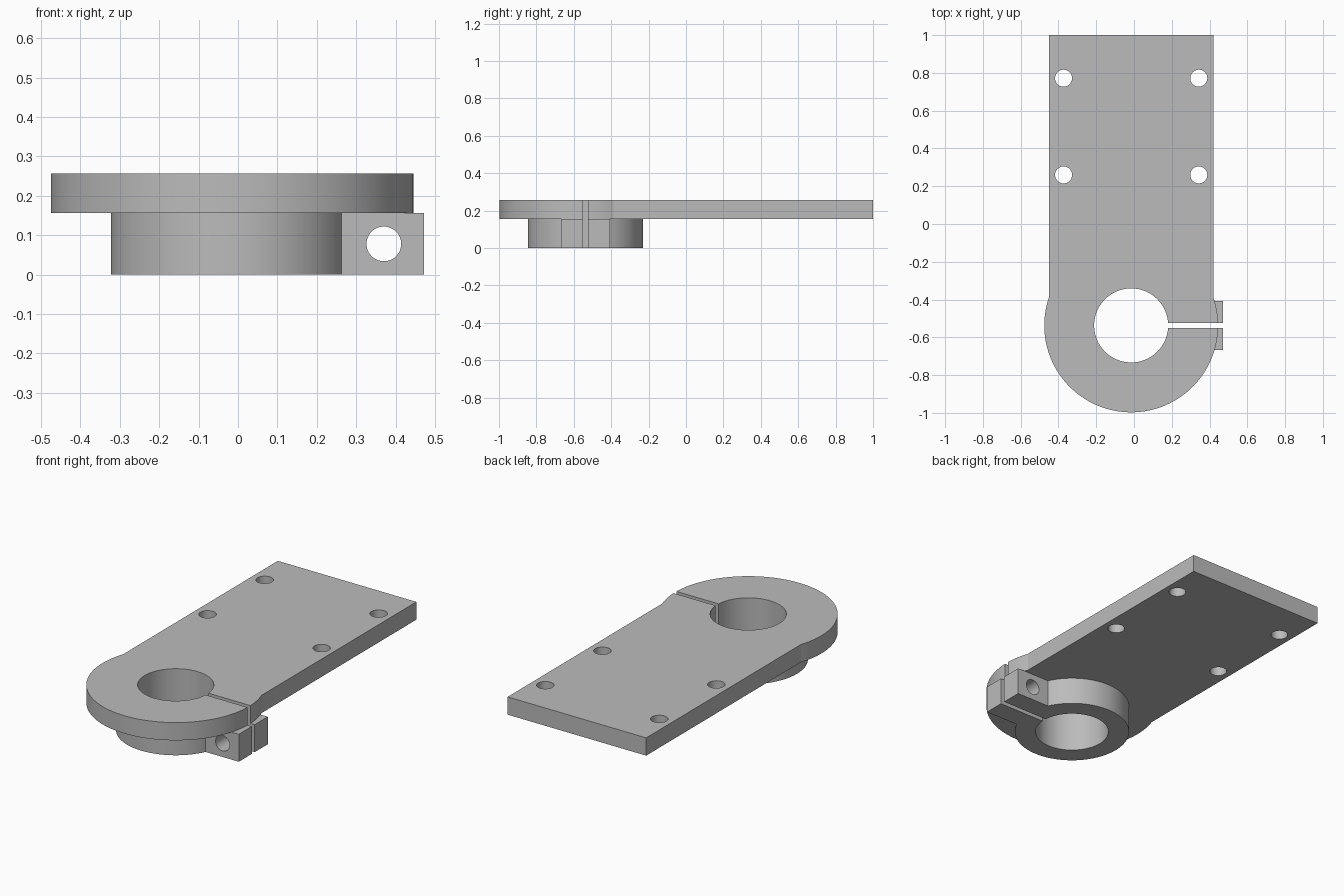
import bpy
import bmesh
from math import radians, sin, cos, asin, acos, degrees
from mathutils import Matrix

cube = bpy.data.objects.get("Cube")
if cube:
    bpy.data.objects.remove(cube, do_unlink=True)

CX, CY = -0.015, -0.537      # clamp axis
SPLIT, TOP = 0.156, 0.257    # underside and top of the plate
SEGMENTS = 96

grey = bpy.data.materials.new("machined grey")
grey.use_nodes = True
colour = (0.5, 0.5, 0.5, 1)
grey.diffuse_color = colour
grey.node_tree.nodes["Principled BSDF"].inputs["Base Color"].default_value = colour


def finish(name, bm):
    bmesh.ops.recalc_face_normals(bm, faces=bm.faces)
    mesh = bpy.data.meshes.new(name)
    bm.to_mesh(mesh)
    bm.free()
    mesh.materials.append(grey)
    obj = bpy.data.objects.new(name, mesh)
    bpy.context.collection.objects.link(obj)
    return obj


def prism(name, outline, z0, z1):
    bm = bmesh.new()
    face = bm.faces.new([bm.verts.new((x, y, z0)) for x, y in outline])
    top = bmesh.ops.extrude_face_region(bm, geom=[face])["geom"]
    bmesh.ops.translate(bm, vec=(0, 0, z1 - z0),
                        verts=[v for v in top if isinstance(v, bmesh.types.BMVert)])
    return finish(name, bm)


def rod(name, centre, radius, depth, axis="Z", segments=48):
    bm = bmesh.new()
    turn = Matrix.Rotation(radians(90), 4, "X") if axis == "Y" else Matrix()
    bmesh.ops.create_cone(bm, cap_ends=True, segments=segments, radius1=radius,
                          radius2=radius, depth=depth,
                          matrix=Matrix.Translation(centre) @ turn)
    return finish(name, bm)


def arc(radius, start, end):
    return [(CX + radius * cos(start + (end - start) * i / SEGMENTS),
             CY + radius * sin(start + (end - start) * i / SEGMENTS))
            for i in range(SEGMENTS + 1)]


def combine(target, tool, operation):
    mod = target.modifiers.new(tool.name, "BOOLEAN")
    mod.object = tool
    mod.operation = operation
    mod.solver = "EXACT"
    bpy.context.view_layer.objects.active = target
    bpy.ops.object.modifier_apply(modifier=mod.name)
    bpy.data.objects.remove(tool, do_unlink=True)


# Mounting plate with a round, slightly wider clamp end
half = 0.435
start = acos(half / 0.46)
bracket = prism("clamp_bracket",
                [(CX - half, 1), *arc(0.46, radians(180) - start, radians(360) + start),
                 (CX + half, 1)], SPLIT, TOP)

# Hub collar with its clamping ear block
ear_half = 0.13
a = asin(ear_half / 0.307)
hub = prism("hub", [*arc(0.307, a, radians(360) - a),
                    (0.472, CY - ear_half), (0.472, CY + ear_half)], 0, SPLIT)
combine(bracket, hub, "UNION")

# Shaft bore, clamp slot and pinch bolt hole
combine(bracket, rod("bore", (CX, CY, 0.1), 0.196, 1, segments=SEGMENTS), "DIFFERENCE")
slot = prism("slot", [(CX, CY - 0.013), (0.6, CY - 0.013),
                      (0.6, CY + 0.013), (CX, CY + 0.013)], -0.1, 0.4)
combine(bracket, slot, "DIFFERENCE")
combine(bracket, rod("bolt_hole", (0.37, CY, 0.078), 0.044, 0.4, "Y"), "DIFFERENCE")

# Four mounting holes
for side in (-1, 1):
    for y in (0.26, 0.772):
        combine(bracket, rod("mount_hole", (CX + side * 0.358, y, 0.2), 0.045, 0.5),
                "DIFFERENCE")

# Smooth round walls, crisp edges
bpy.ops.object.select_all(action="DESELECT")
bracket.select_set(True)
bpy.context.view_layer.objects.active = bracket
bpy.ops.object.shade_smooth_by_angle(angle=radians(15))
